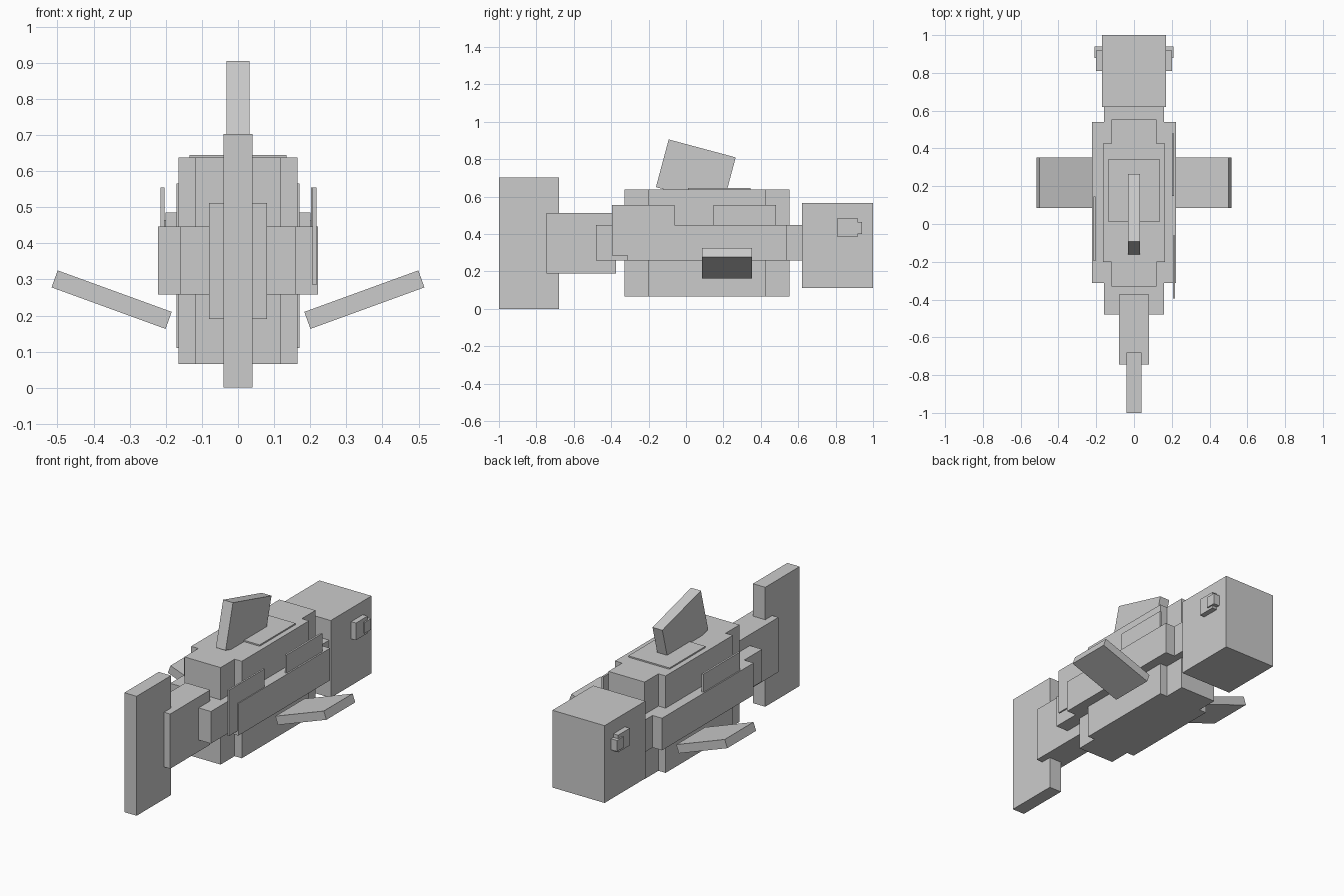
import bpy
import math
from mathutils import Euler

cube = bpy.data.objects.get("Cube")
if cube:
    bpy.data.objects.remove(cube, do_unlink=True)

grey = bpy.data.materials.new("plain grey")
grey.use_nodes = True
COLOUR = (0.6, 0.6, 0.6, 1)
grey.diffuse_color = COLOUR
grey.node_tree.nodes["Principled BSDF"].inputs["Base Color"].default_value = COLOUR


def box(name, x, y, z, rot=(0, 0, 0)):
    """Box from its (min, max) range on each axis, turned about its centre."""
    bpy.ops.mesh.primitive_cube_add(size=1)
    ob = bpy.context.object
    ob.name = name
    ob.location = [(a + b) / 2 for a, b in (x, y, z)]
    ob.scale = [b - a for a, b in (x, y, z)]
    ob.rotation_euler = Euler([math.radians(r) for r in rot])
    ob.data.materials.append(grey)
    return ob


def centred(name, half, y, z, rot=(0, 0, 0)):
    return box(name, (-half, half), y, z, rot)


# Head, body and tail along the centre line
centred("head", 0.17, (0.62, 1.0), (0.11, 0.565))
centred("body_wide", 0.165, (-0.20, 0.425), (0.066, 0.637))
centred("body_long", 0.118, (-0.33, 0.553), (0.066, 0.637))
centred("side_band", 0.222, (-0.313, 0.54), (0.258, 0.447))
centred("spine_core", 0.16, (-0.48, 0.63), (0.258, 0.447))
centred("tail_stem", 0.08, (-0.745, -0.373), (0.19, 0.512))
centred("tail_fin", 0.04, (-1.0, -0.68), (0.0, 0.703))

# Back plate and tilted dorsal fin
centred("back_plate", 0.134, (0.01, 0.345), (0.625, 0.645))
centred("dorsal_fin", 0.032, (-0.133, 0.238), (0.598, 0.862), (-15, 0, 0))

# Thin scale plates, two on one flank and one on the other
PLATE_Z = (0.285, 0.554)
box("rear_left_scale", (0.207, 0.217), (-0.395, -0.062), PLATE_Z)
box("front_left_scale", (0.202, 0.213), (0.147, 0.48), PLATE_Z)
box("right_scale", (-0.215, -0.204), (-0.195, 0.145), PLATE_Z)

# Paired eyes and pectoral fins
for side, s in (("left", 1), ("right", -1)):
    def out(a, b):
        return tuple(sorted((s * a, s * b)))
    box(side + "_eye", out(0.15, 0.201), (0.81, 0.918), (0.385, 0.486))
    box(side + "_pupil", out(0.16, 0.209), (0.88, 0.94), (0.40, 0.465))
    box(side + "_pectoral_fin", out(0.182, 0.518), (0.085, 0.353),
        (0.219, 0.269), (0, -20 * s, 0))
